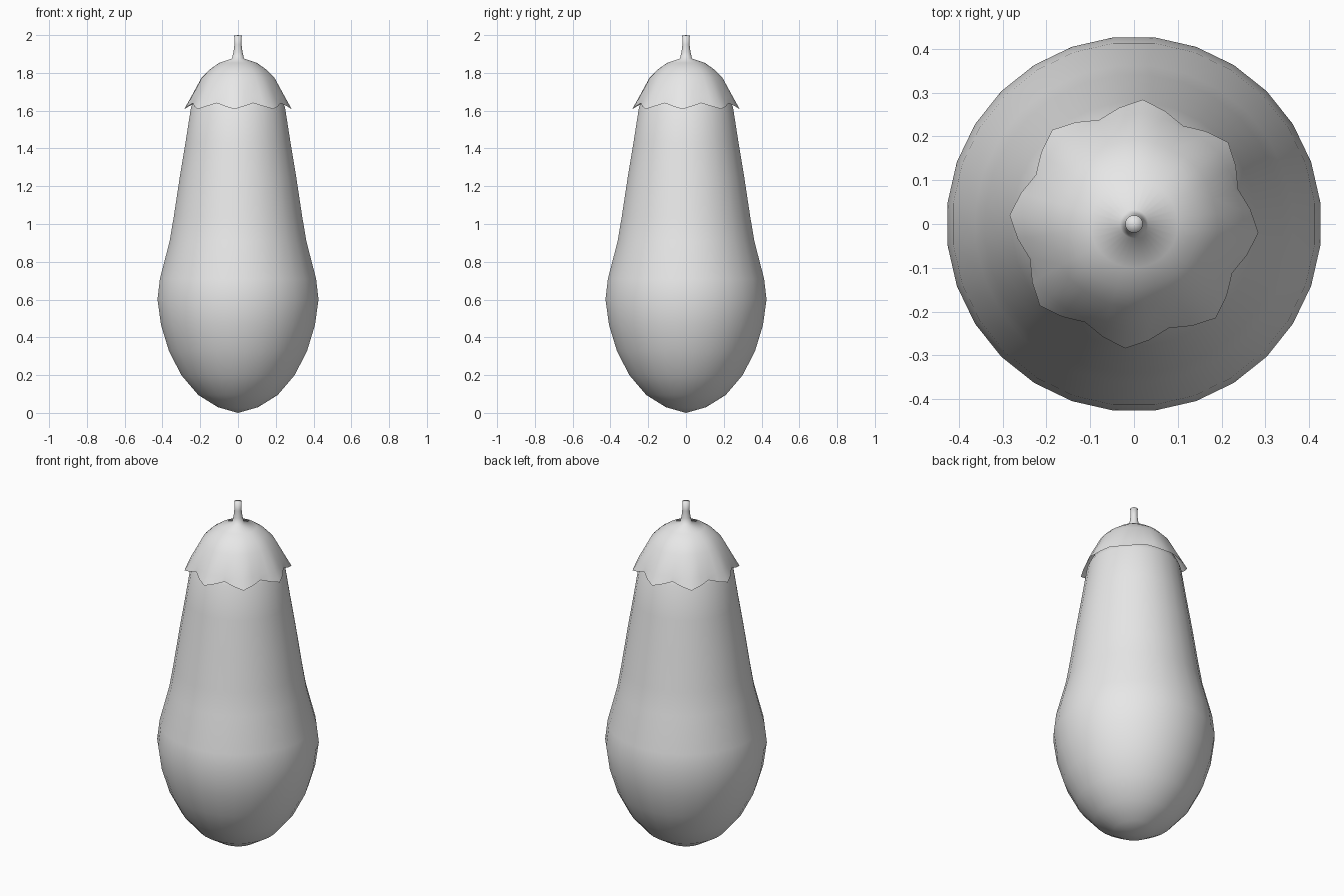
import bpy, bmesh, math

if "Cube" in bpy.data.objects:
    bpy.data.objects.remove(bpy.data.objects["Cube"], do_unlink=True)

grey = bpy.data.materials.new("plain_grey")
grey.use_nodes = True
grey.diffuse_color = (0.8, 0.8, 0.8, 1)
grey.node_tree.nodes["Principled BSDF"].inputs["Base Color"].default_value = (0.8, 0.8, 0.8, 1)


def lathe(name, rows, sides, start, angle_limit):
    """Spin rows of (radius, height, lobe radius, lobe drop) round z; radius 0 makes a pole."""
    bm = bmesh.new()
    rings = []
    for r, z, swell, drop in rows:
        ring = []
        for i in range(1 if r == 0 else sides):
            a = start + math.tau * i / sides
            # Eight lobes: 1 on a tip, 0 in a notch
            lobe = 0.5 + 0.5 * math.cos(8 * (a - start))
            rr = r + swell * lobe
            ring.append(bm.verts.new((rr * math.cos(a), rr * math.sin(a), z - drop * lobe)))
        rings.append(ring)
    for low, high in zip(rings, rings[1:]):
        for i in range(sides):
            j = (i + 1) % sides
            if len(low) == 1:
                bm.faces.new((low[0], high[j], high[i]))
            elif len(high) == 1:
                bm.faces.new((low[i], low[j], high[0]))
            else:
                bm.faces.new((low[i], low[j], high[j], high[i]))
    mesh = bpy.data.meshes.new(name)
    bm.to_mesh(mesh)
    bm.free()
    mesh.materials.append(grey)
    obj = bpy.data.objects.new(name, mesh)
    bpy.context.collection.objects.link(obj)
    bpy.ops.object.select_all(action="DESELECT")
    obj.select_set(True)
    bpy.context.view_layer.objects.active = obj
    bpy.ops.object.shade_smooth_by_angle(angle=math.radians(angle_limit))
    return obj


# Fruit body, continued and closed beneath the cap
body = [(0, 0), (0.107, 0.03), (0.212, 0.095), (0.302, 0.2), (0.368, 0.328),
        (0.41, 0.465), (0.429, 0.6), (0.416, 0.71), (0.364, 0.91), (0.342, 1.04),
        (0.31, 1.25), (0.28, 1.43), (0.25, 1.62), (0.225, 1.67), (0.13, 1.73), (0, 1.75)]
lathe("fruit_body", [(r, z, 0, 0) for r, z in body], 28, math.pi / 28, 60)

# Scalloped cap flowing up into the stem
cap = [(0.251, 1.64, 0.034, 0.032), (0.243, 1.672, 0.012, 0.01), (0.189, 1.775, 0.004, 0),
       (0.148, 1.818, 0.002, 0), (0.1, 1.853, 0, 0), (0.032, 1.876, 0, 0),
       (0.024, 1.91, 0, 0), (0.019, 1.95, 0, 0), (0.02, 1.997, 0, 0), (0, 2.0, 0, 0)]
lathe("cap_and_stem", cap, 32, math.radians(-4), 88)
